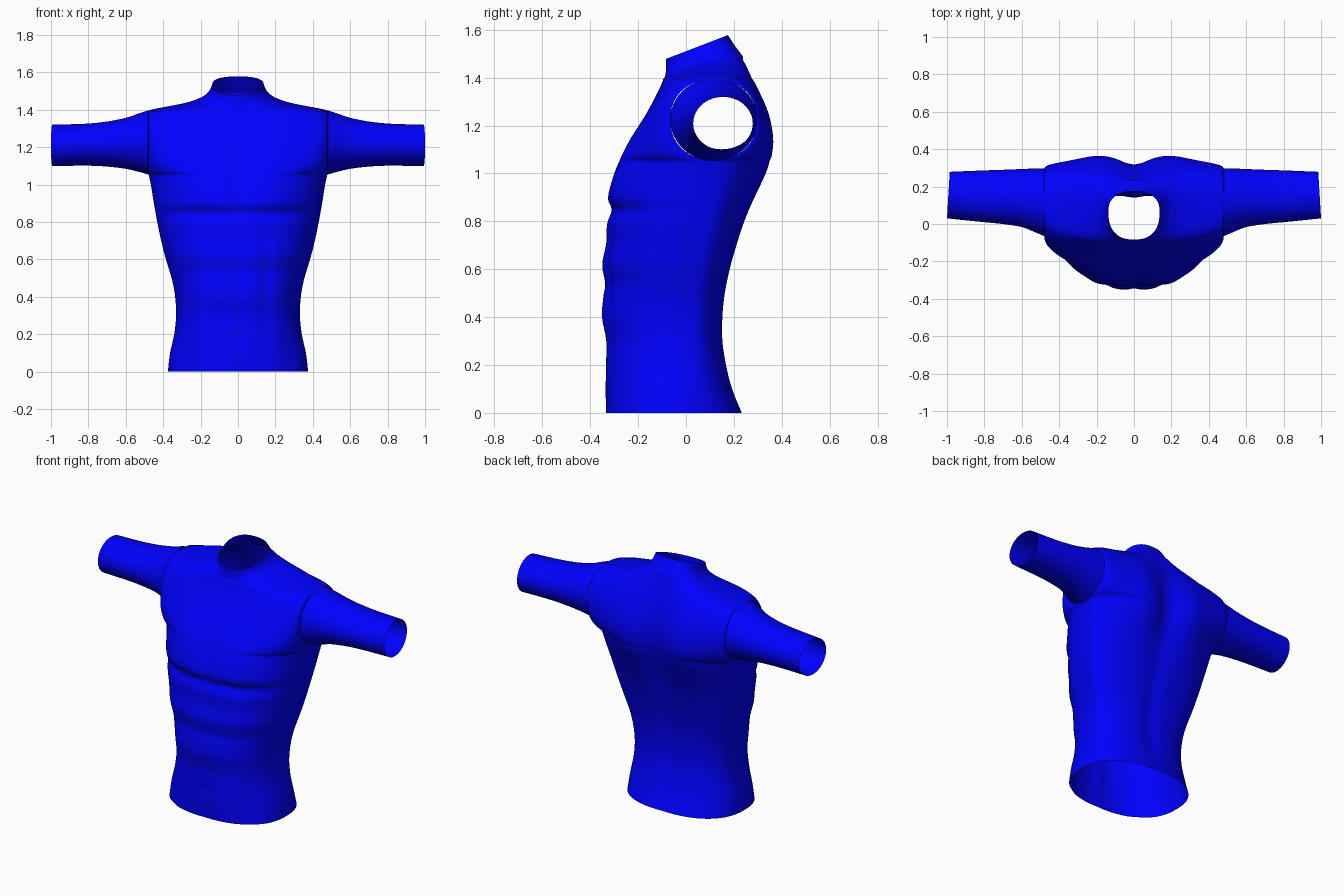
import bpy, bmesh, math

if "Cube" in bpy.data.objects:
    bpy.data.objects.remove(bpy.data.objects["Cube"])

blue = bpy.data.materials.new("blue_cloth")
blue.diffuse_color = (0.0, 0.0, 1.0, 1.0)
blue.use_nodes = True
blue.node_tree.nodes["Principled BSDF"].inputs["Base Color"].default_value = blue.diffuse_color


def bump(v, centre, width):
    return math.exp(-((v - centre) / width) ** 2)


def refine(keys, steps):
    """Catmull-Rom interpolation through a list of tuples."""
    rows = []
    for i in range(len(keys) - 1):
        p0, p1, p2, p3 = (keys[max(0, min(len(keys) - 1, i + k))] for k in (-1, 0, 1, 2))
        for s in range(steps):
            t = s / steps
            rows.append(tuple(
                0.5 * (2 * b + (c - a) * t + (2 * a - 5 * b + 4 * c - d) * t * t
                       + (3 * b - a - 3 * c + d) * t ** 3)
                for a, b, c, d in zip(p0, p1, p2, p3)))
    return rows + [keys[-1]]


def grid_faces(bm, rows):
    for r0, r1 in zip(rows, rows[1:]):
        for i in range(len(r0) - 1):
            bm.faces.new((r0[i], r0[i + 1], r1[i + 1], r1[i]))


def finish(bm, name):
    bmesh.ops.remove_doubles(bm, verts=bm.verts, dist=0.0004)
    bmesh.ops.recalc_face_normals(bm, faces=bm.faces)
    for f in bm.faces:
        f.smooth = True
    mesh = bpy.data.meshes.new(name)
    bm.to_mesh(mesh)
    bm.free()
    mesh.materials.append(blue)
    obj = bpy.data.objects.new(name, mesh)
    bpy.context.collection.objects.link(obj)
    mod = obj.modifiers.new("mirror", 'MIRROR')
    mod.use_mirror_merge = True
    mod.merge_threshold = 0.0005
    return obj


# Armhole oval shared by torso and sleeves
ARM_Y, ARM_Z, ARM_RY, ARM_RZ = 0.115, 1.225, 0.18, 0.17

# Torso levels: height, half width, front y, back y
levels = [
    (0.00, .375, -.335, .235), (0.10, .363, -.337, .195), (0.20, .341, -.336, .170),
    (0.30, .331, -.335, .155), (0.40, .336, -.353, .155), (0.48, .350, -.348, .162),
    (0.54, .367, -.340, .172), (0.62, .391, -.352, .190), (0.71, .413, -.335, .217),
    (0.79, .430, -.332, .243), (0.85, .441, -.316, .266), (0.90, .450, -.325, .287),
    (1.00, .466, -.295, .330), (1.055, .478, -.273, .345), (1.08, .480, -.263, .350),
    (1.15, .480, -.228, .352), (1.25, .480, -.166, .335), (1.34, .480, -.118, .302),
    (1.38, .480, -.100, .285), (1.395, .477, -.095, .277), (1.403, .445, -.091, .272),
    (1.413, .380, -.088, .266), (1.427, .290, -.086, .258), (1.445, .220, -.085, .245),
    (1.462, .182, -.083, .232), (1.49, .152, -.083, .205), (1.53, .137, -.084, .175)]


def front_relief(x, z):
    """Chest, belly and groove relief; positive swells outwards."""
    r = .016 * bump(x, .2, .13) * bump(z, 1.0, .13)
    r -= .012 * bump(x, 0, .03) * bump(z, .65, .5)
    r -= .012 * bump(x, .15, .03) * bump(z, .5, .3)
    r -= .012 * bump(x, .2, .16) * bump(z, .84, .035)
    r -= .012 * bump(x, .0, .02) * bump(z, .18, .025)
    r -= .010 * bump(x, .27, .05) * bump(z, .08, .12)
    return r


def back_relief(x, z):
    """Spine groove between the shoulder blades."""
    r = .016 * bump(x, .2, .11) * bump(z, 1.12, .25)
    r -= .038 * bump(x, 0, .085) * bump(z, 1.08, .27)
    return r - .014 * bump(x, 0, .05) * bump(z, .45, .35)


# Torso: front and back sheets that meet at the side and part at the armhole
bm = bmesh.new()
N = 28
front_rows, back_rows = [], []
for z, w, yf, yb in refine(levels, 4):
    side = -.05 + .165 * min(1, z / 1.055)
    if z > 1.395:
        side = .115 - .05 * (z - 1.395) / .135
    u = (z - ARM_Z) / ARM_RZ
    half = ARM_RY * math.sqrt(max(0, 1 - abs(u) ** 2.3)) if abs(u) < .999 else 0
    tilt = .385 * max(0, min(1, (z - 1.395) / .135))
    fade = 0 if z > 1.45 else 1
    for rows, y_mid, y_side, relief, sign in (
            (front_rows, yf, side - half, front_relief, -1),
            (back_rows, yb, side + half, back_relief, 1)):
        row = []
        for i in range(N + 1):
            a = math.pi / 2 * i / N
            c = max(0.0, math.cos(a)) if i < N else 0.0
            x = w * math.sin(a) ** .83
            y = y_side + (y_mid - y_side) * c ** .83
            y += sign * fade * relief(x, z) * min(1, c * 2)
            row.append(bm.verts.new((x, y, z + tilt * (y - .05))))
        rows.append(row)
grid_faces(bm, front_rows)
grid_faces(bm, back_rows)
finish(bm, "torso")

# Sleeves: distance out, front y, back y, underside z, top z
stations = [
    (.478, -.066, .298, 1.053, 1.397), (.53, -.043, .297, 1.068, 1.380),
    (.60, -.016, .294, 1.084, 1.357), (.70, .000, .290, 1.096, 1.337),
    (.82, .012, .286, 1.101, 1.325), (.995, .030, .279, 1.098, 1.320)]
bm = bmesh.new()
rings = []
for x, yf, yb, z0, z1 in refine(stations, 4):
    slant = .06 * (x - .478) / .517
    ring = []
    for i in range(48):
        a = 2 * math.pi * i / 48
        y = (yf + yb) / 2 + (yb - yf) / 2 * math.cos(a)
        z = (z0 + z1) / 2 + (z1 - z0) / 2 * math.sin(a)
        ring.append(bm.verts.new((x - slant * (y - .115), y, z)))
    rings.append(ring + ring[:1])
grid_faces(bm, rings)
finish(bm, "sleeves")
